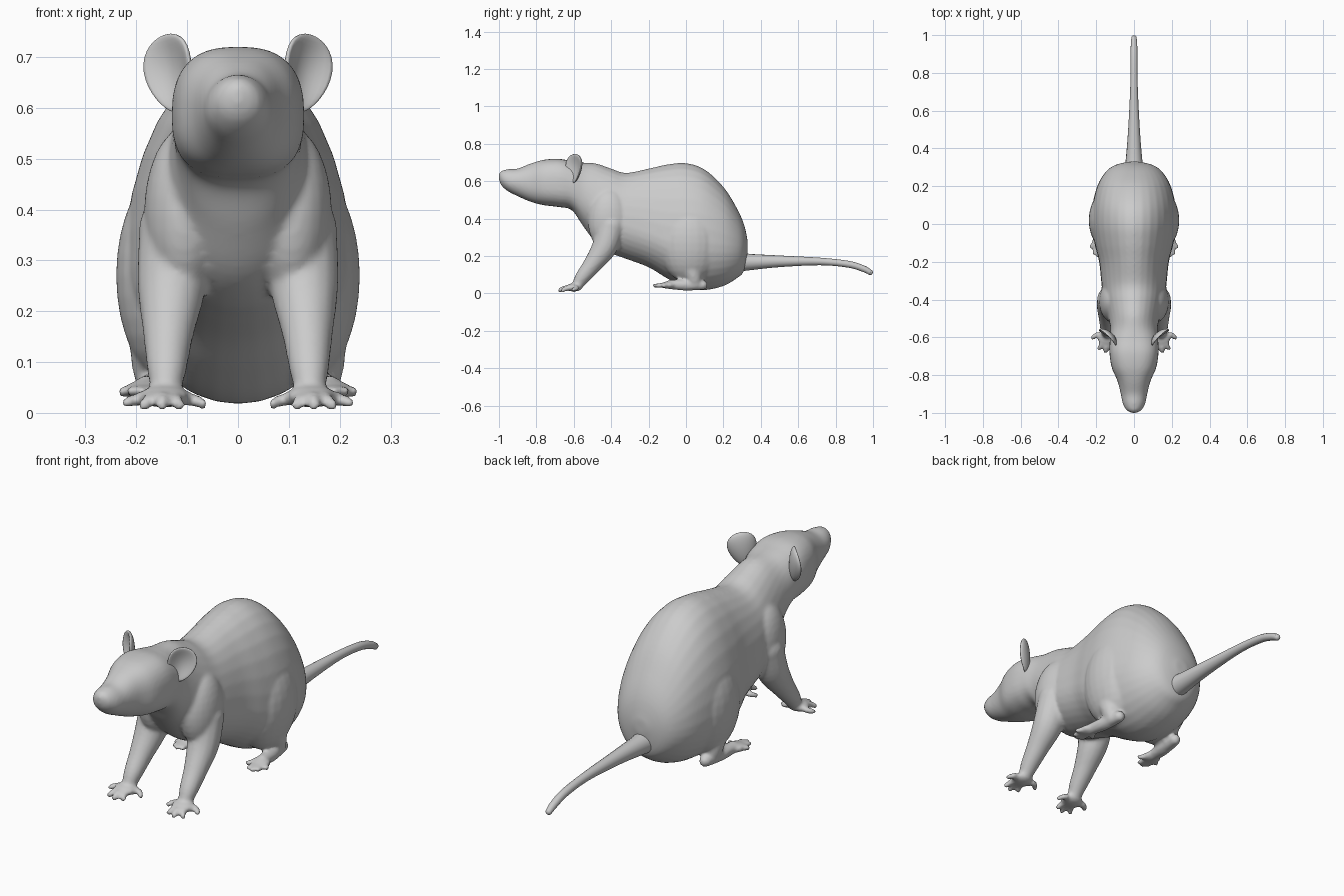
import bpy, bmesh, math
from mathutils import Vector, Matrix

if "Cube" in bpy.data.objects:
    bpy.data.objects.remove(bpy.data.objects["Cube"])

fur = bpy.data.materials.new("grey_fur")
fur.use_nodes = True
fur.diffuse_color = (0.6, 0.6, 0.6, 1)
fur.node_tree.nodes["Principled BSDF"].inputs["Base Color"].default_value = fur.diffuse_color
SIDES = 32


def smooth_rows(rows, steps=5):
    """Catmull-Rom interpolation of rows of numbers."""
    out = []
    for i in range(len(rows) - 1):
        p0, p1, p2, p3 = (rows[min(max(i + k, 0), len(rows) - 1)] for k in (-1, 0, 1, 2))
        for s in range(steps):
            t = s / steps
            out.append([b + 0.5 * t * (c - a + t * (2*a - 5*b + 4*c - d + t * (3*(b - c) + d - a)))
                        for a, b, c, d in zip(p0, p1, p2, p3)])
    return out + [list(rows[-1])]


def loft(bm, rings):
    """Skin closed rings of points and cap both ends."""
    loops = [[bm.verts.new(p) for p in ring] for ring in rings]
    for a, b in zip(loops, loops[1:]):
        for i in range(len(a)):
            j = (i + 1) % len(a)
            bm.faces.new((a[i], a[j], b[j], b[i]))
    bm.faces.new(loops[0])
    bm.faces.new(loops[-1])


def ball(bm, centre, radii, turn=0):
    m = Matrix.Translation(centre) @ Matrix.Rotation(turn, 4, "Z") @ Matrix.Diagonal((*radii, 1))
    return bmesh.ops.create_uvsphere(bm, u_segments=24, v_segments=16, radius=1, matrix=m)["verts"]


def limb(bm, path, side=1, steps=5):
    """Round tube with rounded ends through rows of x, y, z, radius."""
    rows = smooth_rows([(side * x, y, z, r) for x, y, z, r in path], steps)
    pts = [Vector(r[:3]) for r in rows]
    rings = []
    for i, p in enumerate(pts):
        along = pts[min(i + 1, len(pts) - 1)] - pts[max(i - 1, 0)]
        u = along.cross(Vector((1, 0.01, 0.02))).normalized()
        v = along.cross(u).normalized()
        rings.append([p + rows[i][3] * (math.cos(a) * u + math.sin(a) * v)
                      for a in (math.tau * k / 16 for k in range(16))])
    loft(bm, rings)
    for k in (0, -1):
        ball(bm, pts[k], [rows[k][3]] * 3)


def finish(name, bm):
    bmesh.ops.recalc_face_normals(bm, faces=bm.faces)
    mesh = bpy.data.meshes.new(name)
    bm.to_mesh(mesh)
    bm.free()
    mesh.materials.append(fur)
    mesh.shade_smooth()
    obj = bpy.data.objects.new(name, mesh)
    bpy.context.collection.objects.link(obj)
    return obj


# Head and trunk: y, half width, bottom, widest height, top, squareness
trunk = [
    (-1.0, 0.012, 0.605, 0.625, 0.64, 2),
    (-0.985, 0.04, 0.575, 0.615, 0.656, 2),
    (-0.95, 0.06, 0.545, 0.60, 0.665, 2),
    (-0.90, 0.07, 0.52, 0.595, 0.668, 2.1),
    (-0.83, 0.088, 0.49, 0.59, 0.695, 2.3),
    (-0.76, 0.118, 0.472, 0.585, 0.715, 2.5),
    (-0.68, 0.13, 0.462, 0.585, 0.72, 2.6),
    (-0.61, 0.128, 0.445, 0.57, 0.708, 2.4),
    (-0.55, 0.125, 0.36, 0.53, 0.70, 2.1),
    (-0.48, 0.14, 0.27, 0.45, 0.695, 2),
    (-0.40, 0.16, 0.215, 0.39, 0.668, 2),
    (-0.32, 0.172, 0.185, 0.36, 0.645, 2),
    (-0.20, 0.185, 0.14, 0.32, 0.668, 2),
    (-0.10, 0.21, 0.08, 0.28, 0.69, 2),
    (0.0, 0.225, 0.03, 0.27, 0.697, 2),
    (0.10, 0.22, 0.018, 0.27, 0.663, 2),
    (0.20, 0.195, 0.04, 0.26, 0.57, 2),
    (0.27, 0.155, 0.08, 0.25, 0.46, 2),
    (0.31, 0.105, 0.12, 0.25, 0.37, 2),
    (0.33, 0.03, 0.22, 0.25, 0.28, 2),
]
body = bmesh.new()
rings = []
for y, w, low, mid, top, power in smooth_rows(trunk):
    ring = []
    for k in range(SIDES):
        c, s = math.cos(math.tau * k / SIDES), math.sin(math.tau * k / SIDES)
        cx = math.copysign(abs(c) ** (2 / power), c)
        sz = math.copysign(abs(s) ** (2 / power), s)
        ring.append((w * cx, y, mid + sz * (top - mid if s > 0 else mid - low)))
    rings.append(ring)
loft(body, rings)

for side in (1, -1):
    # Shoulder and front leg
    ball(body, (side * 0.105, -0.41, 0.39), (0.08, 0.115, 0.17))
    limb(body, [(0.12, -0.40, 0.36, 0.075), (0.13, -0.435, 0.25, 0.068),
                (0.137, -0.50, 0.155, 0.05), (0.14, -0.555, 0.085, 0.039),
                (0.142, -0.58, 0.045, 0.03)], side)
    # Front paw with five spread toes
    ball(body, (side * 0.145, -0.60, 0.032), (0.05, 0.045, 0.022))
    for tx, ty, tz in ((0.07, -0.60, 0.018), (0.115, -0.66, 0.015), (0.15, -0.675, 0.015),
                       (0.185, -0.66, 0.015), (0.22, -0.605, 0.02)):
        limb(body, [(0.145 + (tx - 0.145) * 0.4, -0.60, 0.03, 0.017),
                    ((tx + 0.145) / 2 + (tx - 0.145) * 0.2, ty + 0.02, 0.027, 0.014),
                    (tx, ty, tz, 0.012)], side)
    # Thigh and ankle
    ball(body, (side * 0.128, 0.02, 0.27), (0.112, 0.165, 0.215))
    limb(body, [(0.15, 0.02, 0.16, 0.07), (0.165, 0.04, 0.09, 0.045),
                (0.165, 0.05, 0.05, 0.032)], side)
    # Hind foot with toes
    limb(body, [(0.16, 0.09, 0.045, 0.026), (0.17, 0.0, 0.045, 0.03),
                (0.18, -0.08, 0.048, 0.026)], side)
    ball(body, (side * 0.182, -0.095, 0.045), (0.042, 0.04, 0.02))
    for tx, ty in ((0.135, -0.125), (0.165, -0.16), (0.19, -0.17), (0.21, -0.155), (0.228, -0.12)):
        limb(body, [(0.182 + (tx - 0.182) * 0.4, -0.09, 0.045, 0.016),
                    (tx, ty, 0.042, 0.011)], side)

body = finish("body", body)
remesh = body.modifiers.new("blend", "REMESH")
remesh.mode = "VOXEL"
remesh.voxel_size = 0.008
remesh.use_smooth_shade = True
soften = body.modifiers.new("soften", "SMOOTH")
soften.factor = 0.5
soften.iterations = 7

# Tail, drooping at the tip
tail = bmesh.new()
limb(tail, [(0, 0.26, 0.17, 0.058), (0, 0.33, 0.168, 0.045), (0, 0.5, 0.172, 0.031),
            (0, 0.72, 0.171, 0.02), (0, 0.87, 0.156, 0.018), (0, 0.95, 0.132, 0.017),
            (0, 0.985, 0.113, 0.014)], steps=8)
finish("tail", tail)

# Cupped ears, turned outward and narrowing to the base
for side, name in ((1, "left_ear"), (-1, "right_ear")):
    ear = bmesh.new()
    for v in ball(ear, (0, 0, 0), (0.06, 0.022, 0.078)):
        x, z = v.co.x / 0.06, v.co.z / 0.078
        if v.co.y < 0:
            v.co.y += 0.03 * max(0, 1 - x * x - z * z)
        v.co.x *= 1 + 0.25 * z
        v.co.y -= 0.012 * x * x
    turn = Matrix.Rotation(side * math.radians(42), 4, "Z") @ Matrix.Rotation(side * 0.22, 4, "Y")
    bmesh.ops.transform(ear, matrix=Matrix.Translation((side * 0.13, -0.595, 0.668)) @ turn,
                        verts=ear.verts)
    finish(name, ear)
